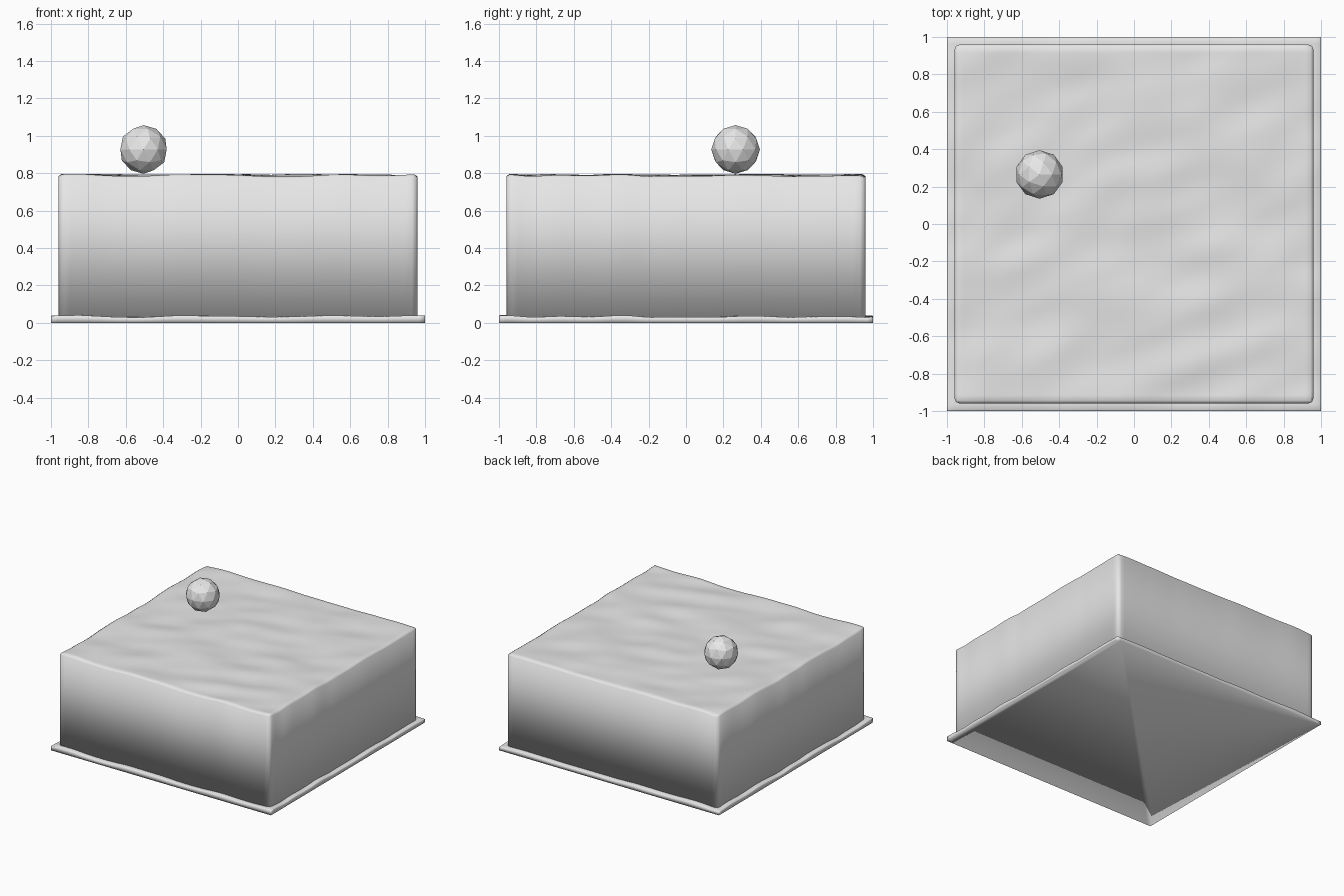
import bpy, bmesh, math
from mathutils import Vector, noise

if "Cube" in bpy.data.objects:
    bpy.data.objects.remove(bpy.data.objects["Cube"])

grey = bpy.data.materials.new("plain grey")
grey.diffuse_color = (0.8, 0.8, 0.8, 1)
grey.use_nodes = True
grey.node_tree.nodes["Principled BSDF"].inputs["Base Color"].default_value = grey.diffuse_color


def ripple(x, y, amp):
    # gentle streaks running diagonally across the surface
    c, s = math.cos(0.4), math.sin(0.4)
    p = Vector(((x * c + y * s) * 3, (y * c - x * s) * 5.5, 0.3))
    return amp * max(-1, min(1, 1.5 * noise.noise(p)))


def add(name, bm, smooth):
    bmesh.ops.recalc_face_normals(bm, faces=bm.faces)
    me = bpy.data.meshes.new(name)
    bm.to_mesh(me)
    bm.free()
    me.materials.append(grey)
    for p in me.polygons:
        p.use_smooth = smooth
    ob = bpy.data.objects.new(name, me)
    bpy.context.collection.objects.link(ob)
    return ob


def rippled_slab(name, half, bottom, top, amp, edge, cut):
    bm = bmesh.new()
    inner = half - edge
    bmesh.ops.create_grid(bm, x_segments=64, y_segments=64, size=inner)
    for v in bm.verts:
        v.co.z = top + ripple(v.co.x, v.co.y, amp)
    rim = [e for e in bm.edges if e.is_boundary]

    def extrude(edges):
        geo = bmesh.ops.extrude_edge_only(bm, edges=edges)["geom"]
        return ([g for g in geo if isinstance(g, bmesh.types.BMVert)],
                [g for g in geo if isinstance(g, bmesh.types.BMEdge) and g.is_boundary])

    # softened top edge
    verts, rim = extrude(rim)
    for v in verts:
        v.co.x *= half / inner
        v.co.y *= half / inner
        v.co.z -= edge * 0.7
        if abs(v.co.x) > half - 0.001 and abs(v.co.y) > half - 0.001:
            v.co.x -= math.copysign(cut, v.co.x)
            v.co.y -= math.copysign(cut, v.co.y)
    # walls and underside
    verts, rim = extrude(rim)
    for v in verts:
        v.co.z = bottom
    bmesh.ops.contextual_create(bm, geom=rim)
    return add(name, bm, True)


# thin base and tall block
rippled_slab("base_plate", 1.0, 0.0, 0.033, 0.008, 0.005, 0.0)
rippled_slab("block", 0.96, 0.01, 0.787, 0.009, 0.016, 0.008)

# faceted ball resting on top
bm = bmesh.new()
bmesh.ops.create_icosphere(bm, subdivisions=2, radius=0.13)
ball = add("ball", bm, False)
ball.location = (-0.505, 0.265, 0.927)
